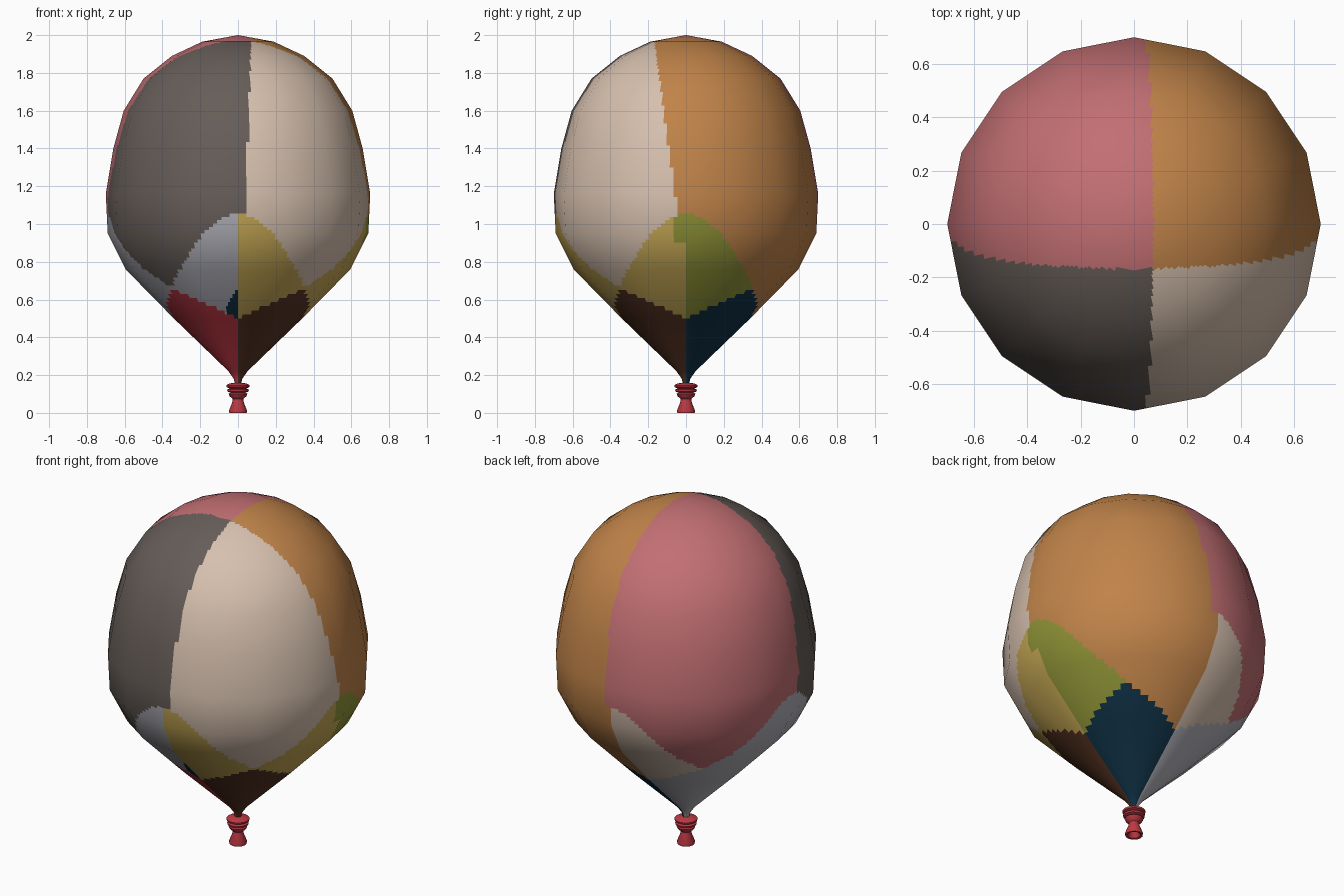
import bpy, bmesh, math
from mathutils import Vector

if "Cube" in bpy.data.objects:
    bpy.data.objects.remove(bpy.data.objects["Cube"])

# ---- colours (sRGB 0-255 -> linear) ----
COLOURS = {
    "red": (190, 56, 67), "charcoal": (102, 93, 88), "cream": (214, 192, 174),
    "orange": (192, 131, 73), "pink": (194, 111, 115), "lavender": (176, 175, 183),
    "yellow": (198, 168, 84), "olive": (143, 147, 54), "brown": (84, 50, 33),
    "navy": (15, 48, 68)}
NAMES = list(COLOURS)


def lin(c):
    c /= 255
    return c / 12.92 if c <= 0.04045 else ((c + 0.055) / 1.055) ** 2.4


MATS = []
for name, rgb in COLOURS.items():
    m = bpy.data.materials.new(name)
    m.diffuse_color = (*[lin(c) for c in rgb], 1)
    m.use_nodes = True
    m.node_tree.nodes["Principled BSDF"].inputs["Base Color"].default_value = m.diffuse_color
    MATS.append(m)


def patch_colour(p):
    """Colour of the balloon skin at a point."""
    x, y, z = p
    s = min(abs(x), abs(y))
    right, back = x > 0, y > 0
    # bottom kites
    if z < 0.5 + 0.46 * s and z < 0.7:
        return {(0, 0): "red", (1, 0): "brown", (1, 1): "navy", (0, 1): "lavender"}[right, back]
    # middle petals
    if z < 1.05 - 3.1 * s * s:
        if not back:
            if -0.065 < x < 0 and z < 0.66 + 1.7 * x:
                return "navy"
            if right and y > -0.06 and z > 0.9:
                return "olive"
            return "yellow" if right else "lavender"
        if right:
            return "olive" if x > y else "orange"
        return "lavender" if -x > y else "cream"
    # four big upper panels
    right = x > 0.04 + 0.035 * (z - 1.1)
    back = y > -0.05 - 0.135 * max(z - 1.1, 0)
    return {(0, 0): "charcoal", (1, 0): "cream", (1, 1): "orange", (0, 1): "pink"}[right, back]


# ---- balloon: 16-sided revolve, finely divided so the patches have clean edges ----
PROFILE = [(0.001, 2.0), (0.19, 1.965), (0.35, 1.89), (0.5, 1.77), (0.605, 1.6),
           (0.66, 1.4), (0.7, 1.16), (0.69, 0.95), (0.595, 0.76), (0.34, 0.5),
           (0.05, 0.22), (0.022, 0.18), (0.015, 0.14)]
SIDES, CUTS = 16, 12


def build_balloon():
    pts = [Vector(p) for p in PROFILE]
    seg = [Vector((a.y - b.y, b.x - a.x)).normalized() for a, b in zip(pts, pts[1:])]
    nrm = [Vector((0, 1))] + [(a + b).normalized() for a, b in zip(seg, seg[1:])] + [seg[-1]]
    rows = []
    for i in range(len(seg)):
        for k in range(CUTS):
            t = k / CUTS
            rows.append((pts[i].lerp(pts[i + 1], t), nrm[i].lerp(nrm[i + 1], t)))
    rows.append((pts[-1], nrm[-1]))
    cols = []
    for j in range(SIDES):
        a, b = (Vector((math.cos(q), math.sin(q))) for q in
                (2 * math.pi * j / SIDES, 2 * math.pi * (j + 1) / SIDES))
        cols += [a.lerp(b, k / CUTS) for k in range(CUTS)]
    n = len(cols)
    verts = [(c.x * p.x, c.y * p.x, p.y) for p, _ in rows for c in cols]
    normals = [Vector((c.x * q.x, c.y * q.x, q.y)).normalized() for _, q in rows for c in cols]
    faces = [(r * n + j, (r + 1) * n + j, (r + 1) * n + (j + 1) % n, r * n + (j + 1) % n)
             for r in range(len(rows) - 1) for j in range(n)]
    me = bpy.data.meshes.new("balloon")
    me.from_pydata(verts, [], faces)
    for m in MATS:
        me.materials.append(m)
    for f in me.polygons:
        f.use_smooth = True
        f.material_index = NAMES.index(patch_colour(f.center))
    me.update()
    me.normals_split_custom_set_from_vertices([tuple(v) for v in normals])
    bpy.context.collection.objects.link(bpy.data.objects.new("balloon", me))


build_balloon()

# ---- knot and flared mouth ----
KNOT = [(0.012, 0.16), (0.045, 0.156), (0.062, 0.146), (0.06, 0.136), (0.043, 0.129),
        (0.058, 0.123), (0.056, 0.113), (0.04, 0.107), (0.05, 0.101), (0.044, 0.088),
        (0.028, 0.074), (0.029, 0.06), (0.048, 0.012), (0.046, 0.0), (0.034, 0.003),
        (0.012, 0.05), (0.0, 0.052)]
bm = bmesh.new()
vs = [bm.verts.new((r, 0, z)) for r, z in KNOT]
es = [bm.edges.new(e) for e in zip(vs, vs[1:])]
bmesh.ops.spin(bm, geom=vs + es, cent=(0, 0, 0), axis=(0, 0, 1),
               angle=2 * math.pi, steps=SIDES, use_duplicate=False)
bmesh.ops.remove_doubles(bm, verts=bm.verts, dist=1e-4)
bmesh.ops.recalc_face_normals(bm, faces=bm.faces)
me = bpy.data.meshes.new("knot")
bm.to_mesh(me)
bm.free()
me.materials.append(MATS[0])
knot = bpy.data.objects.new("knot", me)
bpy.context.collection.objects.link(knot)
bpy.context.view_layer.objects.active = knot
knot.select_set(True)
bpy.ops.object.shade_smooth_by_angle(angle=math.radians(50))
